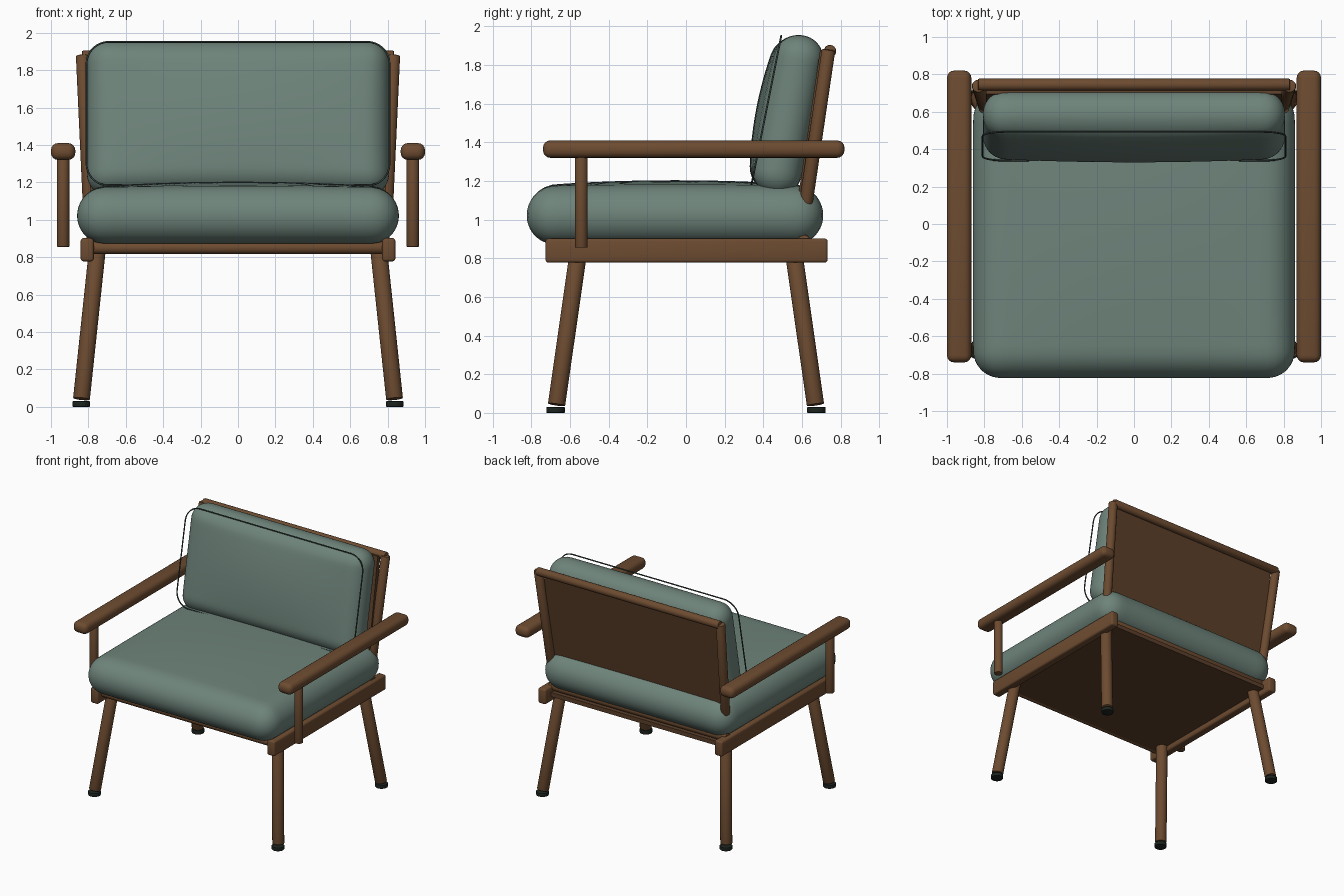
import bpy, bmesh, math
from mathutils import Vector, Matrix

if "Cube" in bpy.data.objects:
    bpy.data.objects.remove(bpy.data.objects["Cube"])


def material(name, rgb):
    m = bpy.data.materials.new(name)
    m.diffuse_color = (*rgb, 1)
    m.use_nodes = True
    m.node_tree.nodes["Principled BSDF"].inputs["Base Color"].default_value = m.diffuse_color
    return m


WOOD = material("warm wood", (0.153, 0.071, 0.030))
PANEL = material("dark wood panel", (0.105, 0.050, 0.023))
FABRIC = material("sage fabric", (0.156, 0.230, 0.197))
PIPING = material("dark green piping", (0.040, 0.060, 0.050))
RUBBER = material("black rubber", (0.012, 0.018, 0.014))
LEAN = -math.atan(0.19)


def finish(bm, name, mat, angle=40):
    me = bpy.data.meshes.new(name)
    bm.to_mesh(me)
    bm.free()
    ob = bpy.data.objects.new(name, me)
    bpy.context.collection.objects.link(ob)
    me.materials.append(mat)
    bpy.ops.object.select_all(action='DESELECT')
    ob.select_set(True)
    bpy.context.view_layer.objects.active = ob
    bpy.ops.object.shade_smooth_by_angle(angle=math.radians(angle))
    return ob


def box(name, center, size, bevel, mat, tilt=0, segments=4):
    bm = bmesh.new()
    bmesh.ops.create_cube(bm, size=1)
    bmesh.ops.scale(bm, vec=size, verts=bm.verts)
    if bevel:
        bmesh.ops.bevel(bm, geom=bm.edges[:], offset=bevel, segments=segments,
                        profile=0.5, affect='EDGES')
    bm.transform(Matrix.Translation(center) @ Matrix.Rotation(tilt, 4, 'X'))
    return finish(bm, name, mat)


def rod(name, a, b, radius, mat, bevel=0.008):
    a, b = Vector(a), Vector(b)
    bm = bmesh.new()
    bmesh.ops.create_cone(bm, cap_ends=True, segments=32, radius1=radius,
                          radius2=radius, depth=(b - a).length)
    rims = [e for e in bm.edges if abs(e.verts[0].co.z - e.verts[1].co.z) < 1e-5]
    bmesh.ops.bevel(bm, geom=rims, offset=bevel, segments=2, profile=0.5, affect='EDGES')
    turn = (b - a).to_track_quat('Z', 'Y').to_matrix().to_4x4()
    bm.transform(Matrix.Translation((a + b) / 2) @ turn)
    return finish(bm, name, mat)


def cushion(name, center, half, r, axis, sign, crown, tilt=0):
    """Rounded box whose face on the given axis and side bulges outward."""
    bm = bmesh.new()
    bmesh.ops.create_cube(bm, size=2)
    bmesh.ops.subdivide_edges(bm, edges=bm.edges[:], cuts=31, use_grid_fill=True)
    others = [i for i in range(3) if i != axis]
    for v in bm.verts:
        p = Vector([half[i] * math.sin(v.co[i] * math.pi / 2) for i in range(3)])
        q = Vector([max(-(half[i] - r), min(half[i] - r, p[i])) for i in range(3)])
        p = q + (p - q).normalized() * r
        bulge = crown
        for i in others:
            bulge *= 1 - (p[i] / half[i]) ** 2
        p[axis] += sign * bulge * max(0, sign * p[axis] / half[axis])
        v.co = p
    bm.transform(Matrix.Translation(center) @ Matrix.Rotation(tilt, 4, 'X'))
    return finish(bm, name, FABRIC, 80)


# upholstery
cushion("seat_cushion", (0, -0.057, 1.022), (0.86, 0.767, 0.15), 0.149, 2, 1, 0.032)
cushion("back_cushion", (0, 0.53, 1.54), (0.808, 0.125, 0.42), 0.122, 1, -1, 0.045, LEAN)

# piping loop around the front of the back cushion
cu = bpy.data.curves.new("back_piping", 'CURVE')
cu.dimensions = '3D'
cu.bevel_depth = 0.005
cu.bevel_resolution = 2
pts = []
for k, (sx, sz) in enumerate([(1, 1), (-1, 1), (-1, -1), (1, -1)]):
    for s in range(9):
        t = math.radians(90 * k + 90 * s / 8)
        pts.append((sx * 0.69 + 0.12 * math.cos(t), 0, sz * 0.272 + 0.12 * math.sin(t)))
sp = cu.splines.new('POLY')
sp.points.add(len(pts) - 1)
for p, co in zip(sp.points, pts):
    p.co = (*co, 1)
sp.use_cyclic_u = True
cu.materials.append(PIPING)
piping = bpy.data.objects.new("back_piping", cu)
piping.location = (0, 0.416, 1.567)
piping.rotation_euler.x = -math.atan(0.2)
bpy.context.collection.objects.link(piping)

# mirrored frame parts
for s, side in ((-1, "left"), (1, "right")):
    box(f"{side}_armrest", (s * 0.935, 0.04, 1.365), (0.13, 1.56, 0.09), 0.038, WOOD)
    rod(f"{side}_arm_post", (s * 0.935, -0.542, 0.855), (s * 0.935, -0.542, 1.34), 0.033, WOOD, 0.004)
    box(f"{side}_side_rail", (s * 0.806, 0.003, 0.84), (0.07, 1.46, 0.125), 0.015, WOOD, segments=3)
    rod(f"{side}_back_post", (s * 0.795, 0.62, 1.08), (s * 0.832, 0.738, 1.88), 0.035, WOOD)
    for y, end in ((-1, "front"), (1, "rear")):
        rod(f"{side}_{end}_leg", (s * 0.837, y * 0.67, 0.042), (s * 0.75, y * 0.553, 0.86), 0.045, WOOD, 0.004)
        rod(f"{side}_{end}_foot", (s * 0.838, y * 0.675, 0), (s * 0.838, y * 0.675, 0.03), 0.048, RUBBER, 0.004)

# cross rails
rod("front_rail", (-0.79, -0.65, 0.85), (0.79, -0.65, 0.85), 0.033, WOOD)
rod("rear_rail", (-0.81, 0.61, 0.887), (0.81, 0.61, 0.887), 0.035, WOOD)
rod("top_rail", (-0.835, 0.745, 1.872), (0.835, 0.745, 1.872), 0.032, WOOD)

# flat panels
box("seat_panel", (0, 0, 0.838), (1.56, 1.32, 0.035), 0, PANEL)
box("back_panel", (0, 0.655, 1.50), (1.58, 0.035, 0.76), 0, PANEL, -math.atan(0.15))
